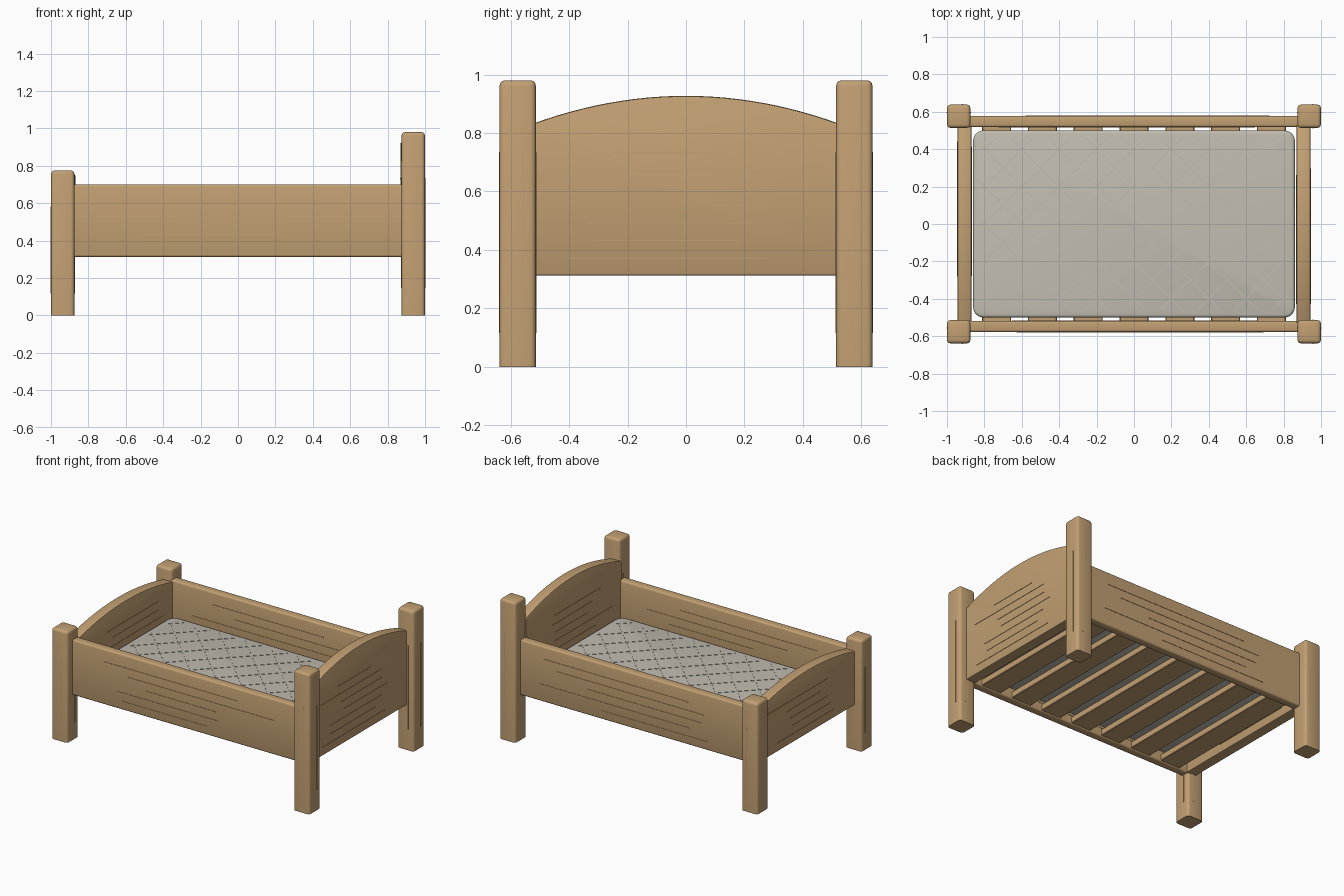
import bpy, bmesh, math, random
from mathutils import Matrix, Vector

random.seed(4)
cube = bpy.data.objects.get("Cube")
if cube:
    bpy.data.objects.remove(cube, do_unlink=True)


def material(name, rgb):
    m = bpy.data.materials.new(name)
    m.use_nodes = True
    m.diffuse_color = (*rgb, 1)
    m.node_tree.nodes["Principled BSDF"].inputs["Base Color"].default_value = (*rgb, 1)
    return m


WOOD = material("light wood", (0.54, 0.35, 0.17))
CLOTH = material("pale grey cloth", (0.54, 0.51, 0.44))


def finish(name, bm, mat):
    bmesh.ops.recalc_face_normals(bm, faces=bm.faces)
    mesh = bpy.data.meshes.new(name)
    bm.to_mesh(mesh)
    bm.free()
    mesh.materials.append(mat)
    mesh.shade_smooth()
    mesh.set_sharp_from_angle(angle=math.radians(35))
    ob = bpy.data.objects.new(name, mesh)
    bpy.context.collection.objects.link(ob)
    return ob


def add_box(bm, size, loc, angle=0):
    mat = (Matrix.Translation(loc) @ Matrix.Rotation(angle, 4, 'Z')
           @ Matrix.Diagonal((*size, 1)))
    return bmesh.ops.create_cube(bm, size=1, matrix=mat)["verts"]


def bevel(bm, edges, width, segments=3):
    bmesh.ops.bevel(bm, geom=edges, offset=width, segments=segments,
                    profile=0.5, affect='EDGES')


def post(name, x, y, height):
    bm = bmesh.new()
    add_box(bm, (0.124, 0.124, height), (x, y, height / 2))
    # the feet stay square, everything above is rounded
    bevel(bm, [e for e in bm.edges if max(v.co.z for v in e.verts) > 0.01], 0.018)
    # thin grain strips on the four sides
    low, high = 0.15 * height, 0.75 * height
    for s in (-1, 1):
        for across, along in (((s, 0), (0, 1)), ((0, s), (1, 0))):
            px = x + across[0] * 0.062 + along[0] * 0.02
            py = y + across[1] * 0.062 + along[1] * 0.02
            add_box(bm, (0.005, 0.005, high - low), (px, py, (low + high) / 2))
    finish(name, bm, WOOD)


def arched_board(name, x, end_z, peak_z, bottom=0.312, half=0.53, thick=0.075):
    def top(y):
        return peak_z - (peak_z - end_z) * (y / 0.515) ** 2

    bm = bmesh.new()
    steps = 24
    outline = [(-half, bottom), (half, bottom)]
    for i in range(steps + 1):
        y = half - 2 * half * i / steps
        outline.append((y, top(y)))
    face = bm.faces.new([bm.verts.new((x - thick / 2, y, z)) for y, z in outline])
    ext = bmesh.ops.extrude_face_region(bm, geom=[face])["geom"]
    bmesh.ops.translate(bm, vec=(thick, 0, 0),
                        verts=[g for g in ext if isinstance(g, bmesh.types.BMVert)])
    # soften the long edges on both faces
    bevel(bm, [e for e in bm.edges
               if abs(e.verts[0].co.x - e.verts[1].co.x) < 1e-4
               and abs(e.verts[0].co.y - e.verts[1].co.y) > 1e-4], 0.008, 2)
    # horizontal grain strips
    for s in (-1, 1):
        rows = int((end_z - bottom) / 0.06)
        for i in range(1, rows):
            length = random.uniform(0.35, 0.7)
            y = random.uniform(-0.12, 0.12)
            add_box(bm, (0.005, length, 0.004),
                    (x + s * thick / 2, y, bottom + 0.06 * i))
    finish(name, bm, WOOD)


def side_rail(name, y):
    bm = bmesh.new()
    low, high = 0.312, 0.7
    add_box(bm, (1.78, 0.06, high - low), (0, y, (low + high) / 2))
    bevel(bm, [e for e in bm.edges
               if abs(e.verts[0].co.x - e.verts[1].co.x) > 0.1], 0.012)
    for s in (-1, 1):
        for i in range(1, 6):
            add_box(bm, (random.uniform(0.5, 1.2), 0.005, 0.004),
                    (random.uniform(-0.2, 0.2), y + s * 0.03, low + 0.06 * i))
    finish(name, bm, WOOD)


# corner posts, tall at the head (+x) and short at the foot
for side, y in (("front", -0.576), ("back", 0.576)):
    post("head_post_" + side, 0.937, y, 0.98)
    post("foot_post_" + side, -0.937, y, 0.775)
    side_rail("side_rail_" + side, math.copysign(0.548, y))

# end boards
arched_board("headboard", 0.907, 0.835, 0.927)
arched_board("footboard", -0.907, 0.69, 0.755)

# slats under the mattress
for i in range(7):
    bm = bmesh.new()
    add_box(bm, (0.155, 1.05, 0.045), (0.245 * (i - 3), 0, 0.3425))
    bevel(bm, bm.edges[:], 0.004, 1)
    finish(f"slat_{i + 1}", bm, WOOD)

# mattress with rounded corners and soft rims
BASE, TOP = 0.365, 0.46
bm = bmesh.new()
add_box(bm, (1.72, 1.0, TOP - BASE), (0, 0, (BASE + TOP) / 2))
bevel(bm, [e for e in bm.edges
           if abs(e.verts[0].co.z - e.verts[1].co.z) > 0.01], 0.055, 6)
bevel(bm, [e for e in bm.edges
           if abs(e.verts[0].co.z - e.verts[1].co.z) < 0.001], 0.015, 3)
finish("mattress", bm, CLOTH)

# diagonal quilting seams, clipped to the mattress top
bm = bmesh.new()
hx, hy = 0.82, 0.46
for slope in (-1, 1):
    for i in range(-6, 7):
        offset = 0.2 * i
        x0, x1 = max(-hx, offset - hy), min(hx, offset + hy)
        if x1 - x0 < 0.05:
            continue
        a = Vector((x0, slope * (x0 - offset), TOP))
        b = Vector((x1, slope * (x1 - offset), TOP))
        add_box(bm, ((b - a).length, 0.006, 0.004), (a + b) / 2, slope * math.pi / 4)
finish("mattress_quilting", bm, CLOTH)
